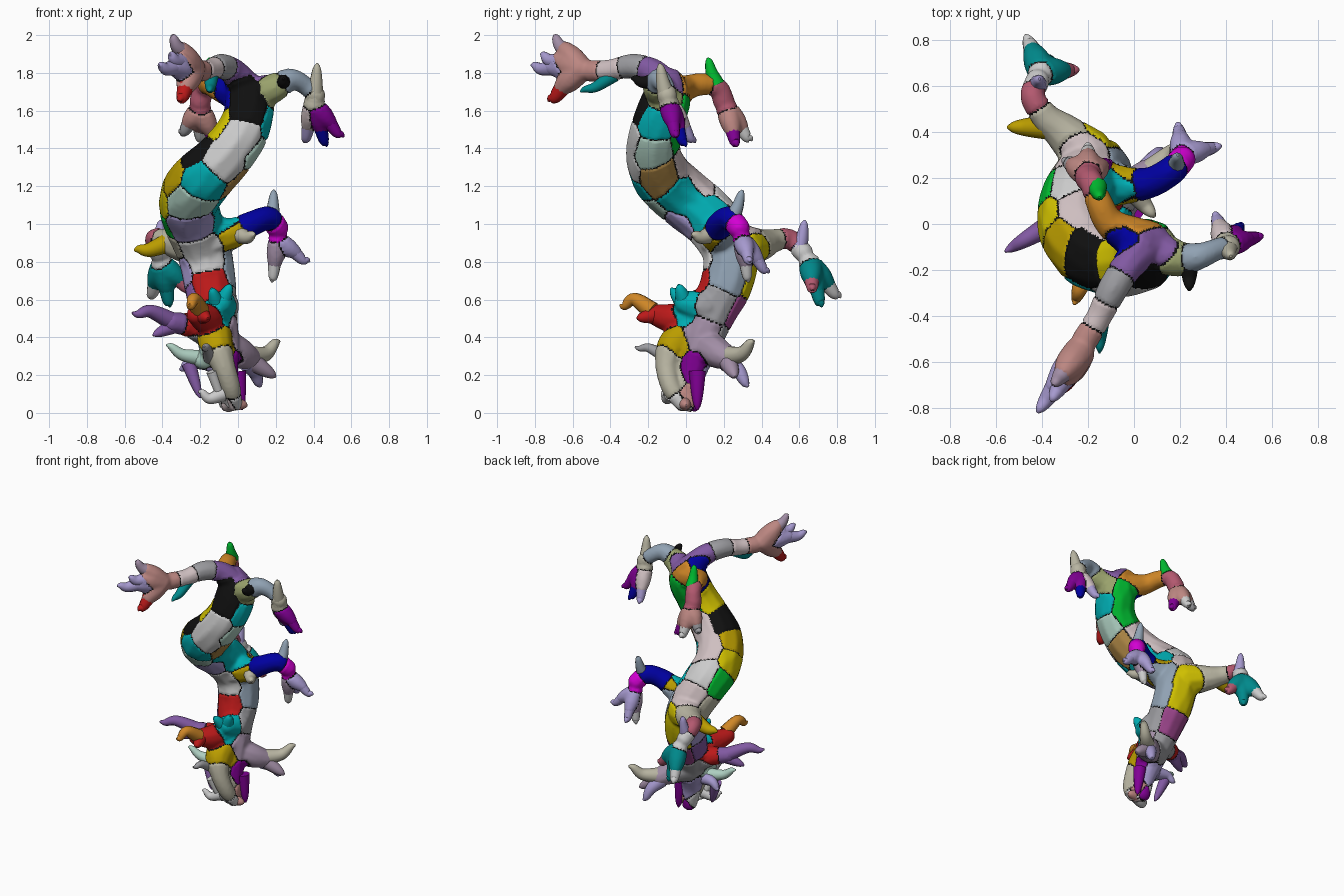
import bpy, bmesh
from mathutils import Vector, kdtree, Matrix

if "Cube" in bpy.data.objects:
    bpy.data.objects.remove(bpy.data.objects["Cube"])

PALETTE = {
    'white': (.62, .60, .60), 'grey': (.33, .33, .35), 'steel': (.28, .36, .45), 'mint': (.42, .62, .53),
    'cyan': (.0, .42, .45), 'teal': (.0, .25, .26), 'yellow': (.62, .52, .0), 'gold': (.5, .34, .0),
    'orange': (.62, .24, .02), 'brown': (.42, .24, .06), 'red': (.5, .01, .01), 'salmon': (.5, .24, .22),
    'rose': (.45, .10, .16), 'pink': (.62, .52, .53), 'magenta': (.65, .0, .65), 'plum': (.33, .06, .26),
    'purple': (.22, .0, .30), 'violet': (.22, .10, .36), 'lav': (.38, .32, .62), 'mauve': (.36, .27, .38),
    'blue': (.0, .0, .35), 'green': (.0, .5, .03), 'olive': (.32, .36, .15), 'beige': (.48, .46, .36),
    'black': (.005, .005, .005)}
NAMES = list(PALETTE)
MATS = {}
for n, c in PALETTE.items():
    MATS[n] = bpy.data.materials.new(n)
    MATS[n].diffuse_color = (*c, 1)

seeds = []            # (position, colour) of each skin patch
body = bmesh.new()


def spline(pts, steps):
    """Smooth Catmull-Rom interpolation of x, y, z, radius points."""
    p = [Vector(q) for q in pts]
    p = [2 * p[0] - p[1]] + p + [2 * p[-1] - p[-2]]
    out = []
    for i in range(1, len(p) - 2):
        a, b, c, d = p[i - 1:i + 3]
        for k in range(steps):
            t = k / steps
            out.append(.5 * (2 * b + (c - a) * t + (2 * a - 5 * b + 4 * c - d) * t * t
                             + (3 * b - a - 3 * c + d) * t ** 3))
    return out + [p[-2]]


def flesh(pts, steps=7):
    """Add a soft tube of overlapping balls to the body."""
    for q in spline(pts, steps):
        bmesh.ops.create_icosphere(body, subdivisions=2, radius=q[3], matrix=Matrix.Translation(q.to_3d()))


def limb(pts, colours):
    flesh(pts)
    for p, c in zip(pts, colours):
        if c:
            seeds.append((Vector(p[:3]), c))


def claw(name, start, tip, r, colour, bend=.015):
    """Curved tapering horn."""
    a, b = Vector(start), Vector(tip)
    m = a.lerp(b, .55) - Vector((0, 0, bend))
    path = spline([(*a, r), (*m, r * .72), (*a.lerp(b, .85), r * .45), (*b, r * .12)], 5)
    cu = bpy.data.curves.new(name, 'CURVE')
    cu.dimensions, cu.bevel_depth, cu.bevel_resolution, cu.use_fill_caps = '3D', 1, 3, True
    sp = cu.splines.new('POLY')
    sp.points.add(len(path) - 1)
    for pt, q in zip(sp.points, path):
        pt.co, pt.radius = (*q[:3], 1), q[3]
    tmp = bpy.data.objects.new(name + '_curve', cu)
    bpy.context.collection.objects.link(tmp)
    me = bpy.data.meshes.new_from_object(tmp.evaluated_get(bpy.context.evaluated_depsgraph_get()))
    bpy.data.objects.remove(tmp)
    me.materials.clear()
    me.materials.append(MATS[colour])
    me.polygons.foreach_set('use_smooth', [True] * len(me.polygons))
    bpy.context.collection.objects.link(bpy.data.objects.new(name, me))


def hand(name, wrist, r, fingers):
    """Palm spreading from the wrist into clawed fingers."""
    w = Vector(wrist)
    for i, (tip, palm, nail) in enumerate(fingers):
        t = Vector(tip)
        m = w.lerp(t, .55)
        flesh([(*w, r), (*w.lerp(t, .3), r * .95), (*m, r * .68)], 4)
        seeds.append((w.lerp(t, .33), palm))
        claw(f'{name}_claw_{i}', w.lerp(t, .5), t, r * .66, nail)


# Twisting trunk
trunk = [(-.05, .03, .055, .055), (-.07, .03, .2, .075), (-.1, .08, .38, .11), (-.13, .15, .55, .13),
         (-.15, .22, .7, .145), (-.18, .23, .86, .15), (-.24, .13, 1.02, .16), (-.26, 0, 1.13, .165),
         (-.19, -.12, 1.24, .165), (-.07, -.17, 1.36, .15), (.03, -.16, 1.5, .14), (.06, -.11, 1.64, .135),
         (.02, -.09, 1.74, .09)]
flesh(trunk, 8)

# Patch colours round the trunk: front, right, back, left
SIDES = [(0, -1), (1, 0), (0, 1), (-1, 0)]
RINGS = ['pink salmon purple white', 'beige purple lav lav', 'gold mauve grey grey', 'cyan grey plum violet',
         'red steel yellow lav', 'white steel yellow beige', 'lav cyan pink green', 'mint cyan white yellow',
         'cyan brown pink gold', 'white mint pink black', 'white cyan green yellow', 'black olive green blue',
         'black violet orange blue']
for k, (p, ring) in enumerate(zip(trunk, RINGS)):
    for i, ((dx, dy), c) in enumerate(zip(SIDES, ring.split())):
        dz = .03 if i % 2 else -.03
        seeds.append((Vector((p[0] + dx * p[3], p[1] + dy * p[3], p[2] + dz)), c))

# Upper front arm
limb([(.05, -.1, 1.7, .1), (-.02, -.17, 1.8, .075), (-.09, -.28, 1.835, .068), (-.15, -.4, 1.815, .058),
      (-.21, -.5, 1.81, .06)], [None, 'violet', 'grey', 'pink', 'salmon'])
hand('front_arm', (-.24, -.56, 1.82), .072, [((-.35, -.7, 2.0), 'salmon', 'mauve'),
     ((-.42, -.82, 1.84), 'lav', 'lav'), ((-.36, -.77, 1.9), 'salmon', 'lav'),
     ((-.31, -.73, 1.65), 'salmon', 'red')])
claw('front_arm_spur', (-.14, -.38, 1.79), (-.15, -.56, 1.7), .04, 'teal')

# Upper right arm
limb([(.08, -.11, 1.68, .1), (.19, -.15, 1.72, .08), (.28, -.14, 1.765, .06), (.36, -.11, 1.73, .05),
      (.41, -.1, 1.68, .055)], [None, 'olive', 'steel', 'steel', 'beige'])
hand('right_arm', (.4, -.09, 1.63), .058, [((.56, -.05, 1.46), 'purple', 'purple'),
     ((.47, 0, 1.41), 'purple', 'blue'), ((.35, .05, 1.43), 'pink', 'lav')])
claw('right_arm_spur', (.405, -.1, 1.66), (.42, -.14, 1.85), .05, 'beige')
claw('right_elbow_spur', (.24, -.15, 1.76), (.24, -.29, 1.77), .045, 'black')

# Upper back arm
limb([(.02, -.07, 1.68, .1), (-.1, 0, 1.72, .07), (-.15, .09, 1.74, .06), (-.18, .17, 1.72, .055),
      (-.2, .2, 1.65, .06)], [None, 'orange', 'orange', 'rose', 'rose'])
hand('back_arm', (-.2, .22, 1.6), .062, [((-.31, .28, 1.48), 'salmon', 'grey'),
     ((-.2, .35, 1.44), 'salmon', 'white'), ((-.1, .27, 1.41), 'salmon', 'purple')])
claw('back_arm_spur', (-.16, .16, 1.74), (-.15, .115, 1.88), .045, 'green')

# Middle right arm
limb([(-.15, .18, .93, .12), (-.03, .17, .95, .085), (.07, .18, 1.0, .07), (.16, .23, 1.03, .065),
      (.21, .28, .98, .06)], [None, 'gold', 'blue', 'blue', 'magenta'])
hand('middle_right_arm', (.21, .3, .91), .055, [((.38, .34, .8), 'lav', 'lav'),
     ((.18, .33, .69), 'mauve', 'white'), ((.19, .44, .74), 'lav', 'lav')])
claw('middle_right_spur', (.18, .24, 1.02), (.19, .3, 1.18), .045, 'steel')
claw('middle_right_elbow', (-.01, .15, .95), (.09, .03, .94), .05, 'beige')

# Middle back arm
limb([(-.2, .3, .88, .12), (-.31, .4, .89, .085), (-.38, .46, .91, .065), (-.44, .55, .92, .055),
      (-.42, .62, .85, .055)], [None, 'beige', 'beige', 'rose', 'white'])
hand('middle_back_arm', (-.4, .66, .78), .065, [((-.47, .82, .61), 'teal', 'white'),
     ((-.36, .72, .56), 'teal', 'teal'), ((-.24, .67, .65), 'teal', 'rose')])
claw('middle_back_spur', (-.42, .6, .87), (-.41, .63, 1.02), .045, 'lav')
claw('middle_back_elbow', (-.37, .42, .9), (-.55, .42, .86), .055, 'gold')

# Lower front leg and its clawed knee
limb([(-.12, .1, .46, .1), (-.12, -.05, .37, .095), (-.08, -.1, .26, .065), (-.04, -.08, .14, .055),
      (-.02, -.02, .05, .045)], [None, 'gold', 'beige', 'beige', 'white'])
limb([(-.13, .06, .5, .09), (-.17, -.07, .5, .08), (-.22, -.17, .52, .055)], [None, 'red', 'red'])
limb([(-.09, .1, .56, .1), (-.09, 0, .58, .065)], [None, 'cyan'])

# Lower left and right legs
limb([(-.12, .1, .42, .1), (-.24, .06, .46, .07), (-.35, 0, .48, .055)], [None, 'red', 'violet'])
limb([(-.09, .1, .36, .1), (0, .16, .32, .085), (.06, .22, .29, .065)], [None, 'mauve', 'mauve'])
limb([(-.1, .04, .28, .08), (-.19, -.01, .28, .05)], [None, 'mint'])

LOWER = [('orange', (-.2, -.18, .54), (-.26, -.35, .57), .05, -.045),
         ('red', (-.2, -.15, .52), (-.16, -.26, .5), .05, 0),
         ('violet', (-.34, .01, .48), (-.56, -.12, .53), .05, -.03),
         ('violet', (-.32, .02, .47), (-.45, -.04, .41), .045, 0),
         ('cyan', (-.09, 0, .57), (-.04, -.04, .68), .05, 0),
         ('cyan', (-.11, -.01, .57), (-.14, -.08, .66), .045, 0),
         ('grey', (-.15, -.1, .29), (-.18, -.27, .35), .035, -.02),
         ('mint', (-.19, 0, .29), (-.38, -.04, .36), .045, .02),
         ('violet', (-.26, .02, .26), (-.2, -.02, .08), .04, 0),
         ('lav', (-.18, .03, .27), (-.31, .06, .23), .045, -.02),
         ('beige', (.06, .22, .3), (.22, .36, .38), .055, .03),
         ('mauve', (.06, .22, .28), (.2, .26, .19), .055, 0),
         ('lav', (.05, .22, .27), (.12, .33, .14), .055, -.02),
         ('white', (-.08, -.08, .1), (-.21, -.12, .11), .04, .03),
         ('white', (-.14, -.12, .22), (-.05, -.05, .03), .03, .03),
         ('salmon', (-.02, -.01, .05), (.05, 0, .04), .04, 0),
         ('purple', (.0, .06, .22), (.02, .06, .015), .045, 0)]
for i, (c, a, b, r, bend) in enumerate(LOWER):
    claw(f'lower_claw_{i}', a, b, r, c, bend)

# Fuse the flesh into one smooth skin
raw = bpy.data.meshes.new('raw')
body.to_mesh(raw)
ob = bpy.data.objects.new('raw_body', raw)
bpy.context.collection.objects.link(ob)
m = ob.modifiers.new('fuse', 'REMESH')
m.mode, m.voxel_size = 'VOXEL', .0095
m = ob.modifiers.new('soften', 'SMOOTH')
m.factor, m.iterations = .5, 8
bpy.context.view_layer.update()
skin = bpy.data.meshes.new_from_object(ob.evaluated_get(bpy.context.evaluated_depsgraph_get()))
bpy.data.objects.remove(ob)

# Colour the skin by nearest patch, with a dark groove between patches
tree = kdtree.KDTree(len(seeds))
for i, (p, c) in enumerate(seeds):
    tree.insert(p, i)
tree.balance()


def patch(co):
    (p, i, d), *rest = tree.find_n(co, 5)
    gap = 1
    for q, j, e in rest:
        if seeds[j][1] != seeds[i][1]:
            gap = min(gap, (e * e - d * d) / (2 * (p - q).length + 1e-6))
    return seeds[i][1], gap


skin.materials.clear()
for n in NAMES:
    skin.materials.append(MATS[n])
for f in skin.polygons:
    c, gap = patch(f.center)
    f.material_index = NAMES.index('black' if gap < .0035 else c)
    f.use_smooth = True
normals = [v.normal.copy() for v in skin.vertices]
for v, n in zip(skin.vertices, normals):
    if patch(v.co)[1] < .006:
        v.co -= n * .006
bpy.context.collection.objects.link(bpy.data.objects.new('patchwork_body', skin))

for m in bpy.data.materials:
    if m.users and not m.is_grease_pencil:
        m.use_nodes = True
        m.node_tree.nodes["Principled BSDF"].inputs["Base Color"].default_value = m.diffuse_color
